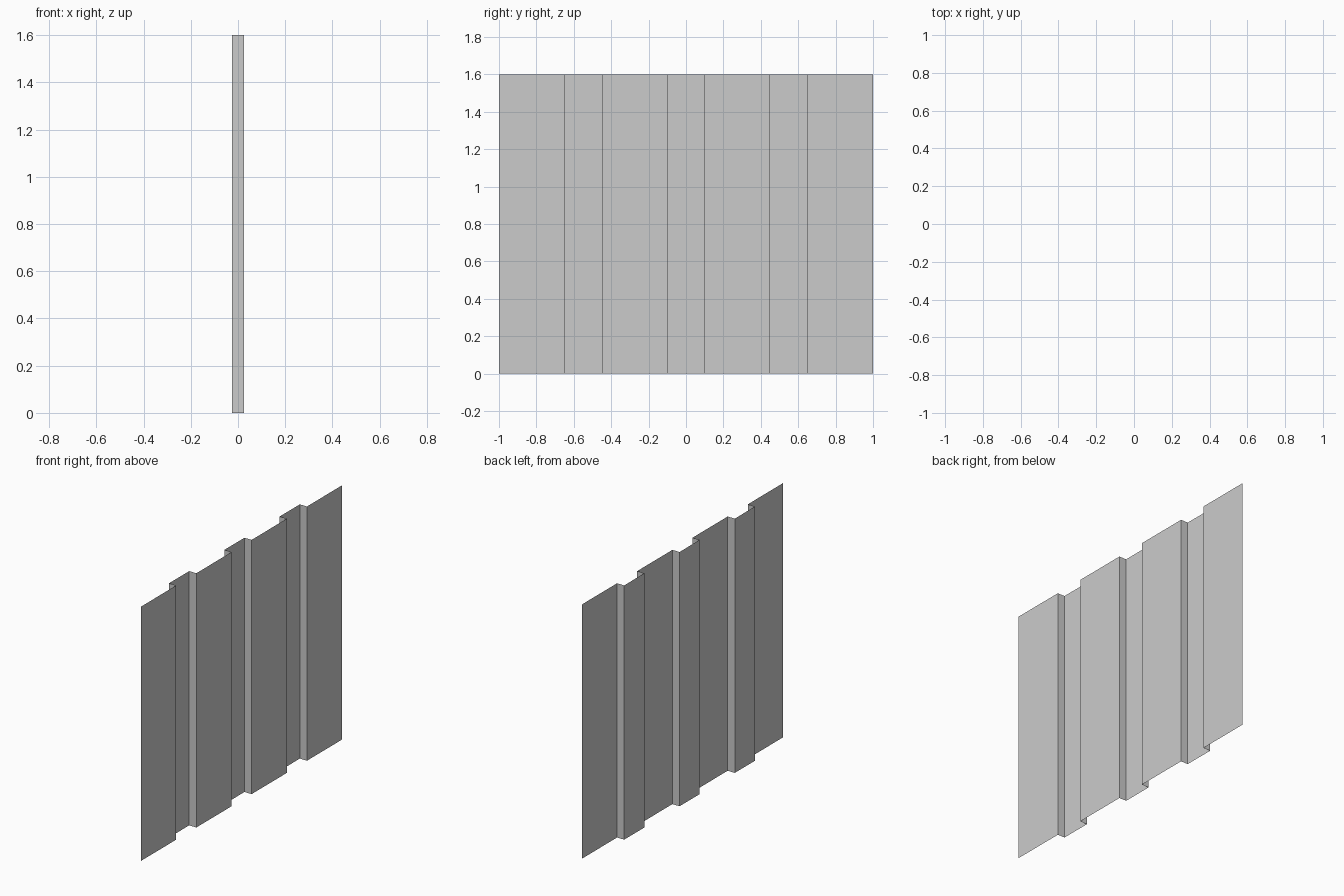
import bpy, bmesh

if "Cube" in bpy.data.objects:
    bpy.data.objects.remove(bpy.data.objects["Cube"])

HEIGHT, HALF_DEPTH, HALF_RIB = 1.6, 0.025, 0.1

# Cross-section (x, y): wide panels on +x, square-sided ribs on -x
profile = [(HALF_DEPTH, -1.0)]
for c in (-0.55, 0.0, 0.55):
    a, b = c - HALF_RIB, c + HALF_RIB
    profile += [(HALF_DEPTH, a), (-HALF_DEPTH, a), (-HALF_DEPTH, b), (HALF_DEPTH, b)]
profile.append((HALF_DEPTH, 1.0))

# Thin open sheet: profile edges extruded straight up
bm = bmesh.new()
low = [bm.verts.new((x, y, 0)) for x, y in profile]
high = [bm.verts.new((x, y, HEIGHT)) for x, y in profile]
for i in range(len(profile) - 1):
    bm.faces.new((low[i], low[i + 1], high[i + 1], high[i]))
mesh = bpy.data.meshes.new("corrugated_sheet")
bm.to_mesh(mesh)
bm.free()
sheet = bpy.data.objects.new("corrugated_sheet", mesh)
bpy.context.collection.objects.link(sheet)
